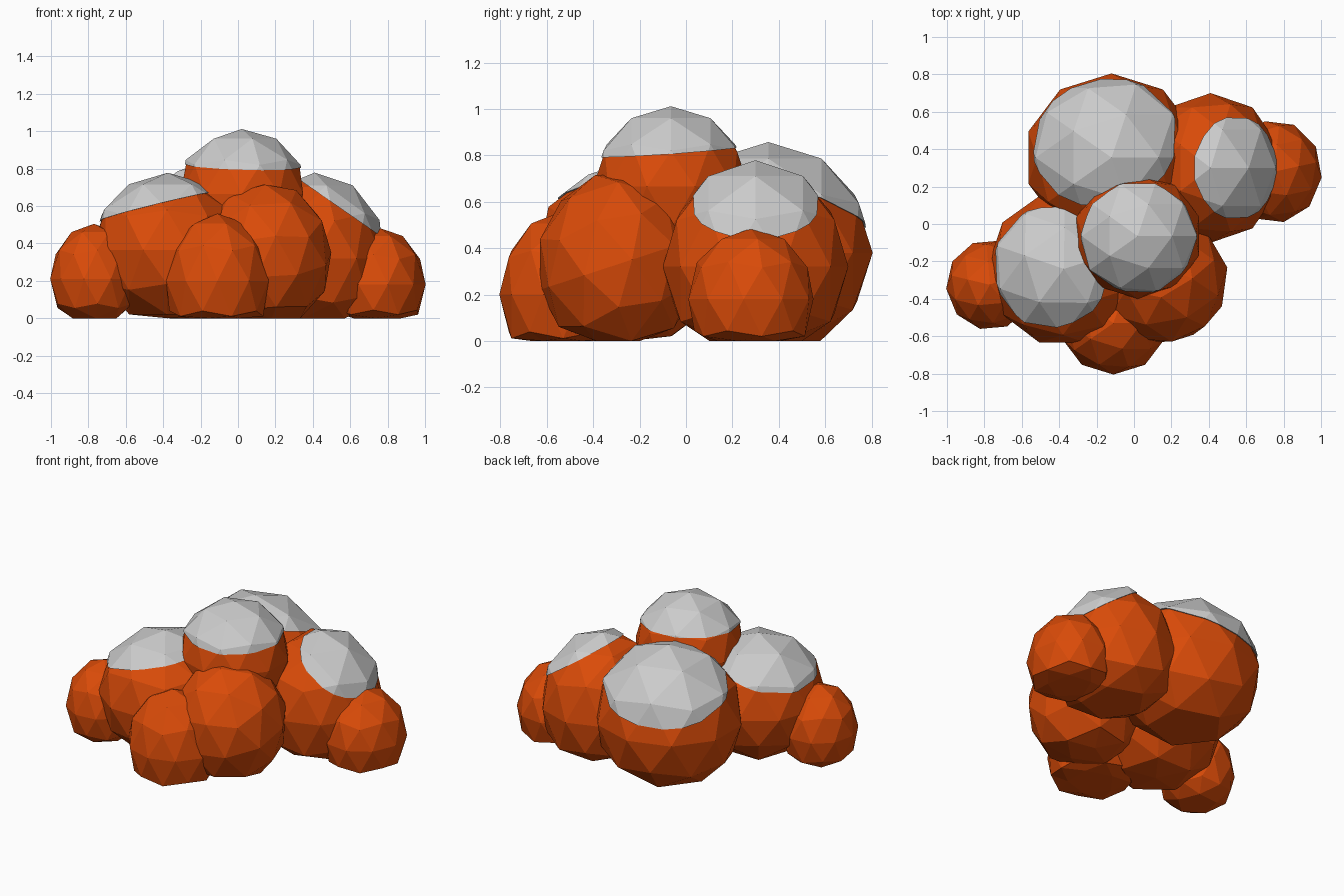
import bpy, bmesh
from mathutils import Vector, Matrix

if "Cube" in bpy.data.objects:
    bpy.data.objects.remove(bpy.data.objects["Cube"])

leaf = bpy.data.materials.new("autumn_leaf")
leaf.diffuse_color = (0.7, 0.07, 0.0025, 1)
leaf.use_nodes = True
leaf.node_tree.nodes["Principled BSDF"].inputs["Base Color"].default_value = leaf.diffuse_color


def blob(name, centre, radii, turn, tilt, plane=None, grow=1.0):
    """Faceted ball pressed flat on the ground, or a cap of it above a plane."""
    bm = bmesh.new()
    bmesh.ops.create_icosphere(bm, subdivisions=2, radius=1)
    m = (Matrix.Translation(centre)
         @ Matrix.Diagonal((*[r * grow for r in radii], 1))
         @ Matrix.Rotation(tilt, 4, 'X') @ Matrix.Rotation(turn, 4, 'Z'))
    bmesh.ops.transform(bm, matrix=m, verts=bm.verts)
    if plane:
        point, normal = plane
        bmesh.ops.bisect_plane(bm, geom=bm.verts[:] + bm.edges[:] + bm.faces[:],
                               plane_co=Vector(point), plane_no=Vector(normal).normalized(),
                               clear_inner=True)
        bmesh.ops.holes_fill(bm, edges=[e for e in bm.edges if e.is_boundary], sides=0)
    else:
        for v in bm.verts:
            v.co.z = max(v.co.z, 0)
    bmesh.ops.recalc_face_normals(bm, faces=bm.faces)
    mesh = bpy.data.meshes.new(name)
    bm.to_mesh(mesh)
    bm.free()
    ob = bpy.data.objects.new(name, mesh)
    bpy.context.collection.objects.link(ob)
    return ob


# name: centre, radii, turn, tilt, optional snow line (point, normal)
clumps = {
    "back": ((-0.12, 0.355, 0.38), (0.468, 0.45, 0.468), 0.0, 0.0,
             ((0.0, 0.75, 0.525), (-0.14, 0.33, 0.93))),
    "back_right": ((0.41, 0.30, 0.32), (0.38, 0.40, 0.45), 0.0, 0.0,
                   ((0.43, 0.28, 0.67), (0.57, 0.0, 0.82))),
    "far_right": ((0.75, 0.28, 0.18), (0.255, 0.275, 0.305), 0.2, 0.0, None),
    "front_right": ((0.145, -0.295, 0.33), (0.36, 0.352, 0.40), 0.5, 0.28, None),
    "left": ((-0.375, -0.24, 0.365), (0.41, 0.415, 0.405), 0.3, 0.0,
             ((-0.46, -0.2, 0.59), (-0.24, 0.04, 0.97))),
    "far_left": ((-0.77, -0.325, 0.21), (0.235, 0.242, 0.295), 0.4, 0.0, None),
    "front": ((-0.11, -0.53, 0.20), (0.288, 0.275, 0.36), 0.0, 0.0, None),
    "top": ((0.02, -0.065, 0.665), (0.345, 0.335, 0.34), 0.0, 0.0,
            ((0.03, -0.06, 0.815), (0.03, -0.07, 1.0))),
}

for name, (centre, radii, turn, tilt, snow) in clumps.items():
    # leafy clump, pressed flat on the ground
    blob(name + "_foliage", centre, radii, turn, tilt).data.materials.append(leaf)
    # snow cap lying slightly proud of the leaves
    if snow:
        blob(name + "_snow", centre, radii, turn, tilt, snow, 1.02)
